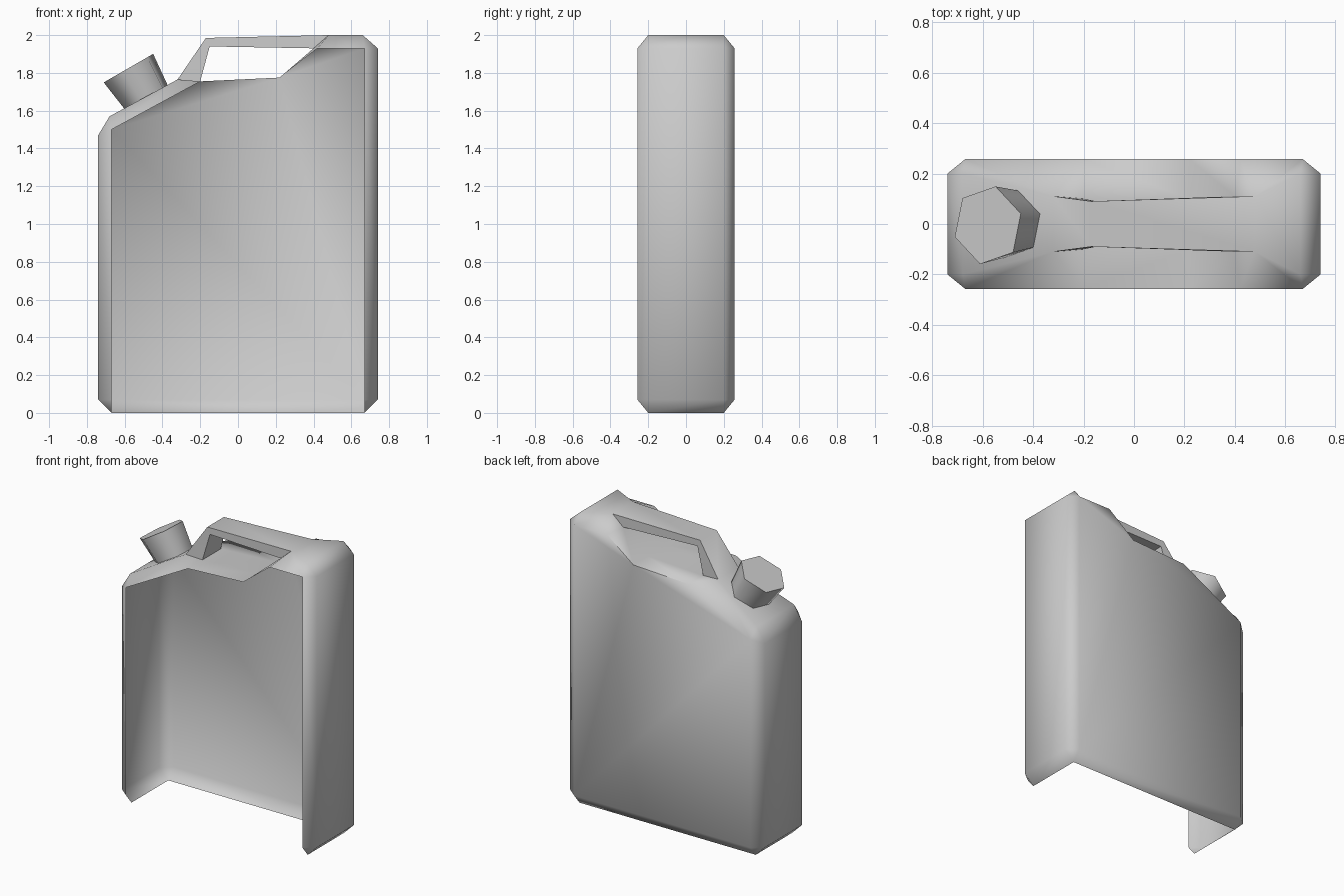
import bpy, bmesh, math
from mathutils import Vector

if "Cube" in bpy.data.objects:
    bpy.data.objects.remove(bpy.data.objects["Cube"])

grey = bpy.data.materials.new("plain grey")
grey.use_nodes = True
COLOUR = (0.6, 0.6, 0.6, 1)
grey.diffuse_color = COLOUR
grey.node_tree.nodes["Principled BSDF"].inputs["Base Color"].default_value = COLOUR


def finish(bm, name, recalc=True):
    """Turn a bmesh into a smooth-shaded grey object."""
    if recalc:
        bmesh.ops.recalc_face_normals(bm, faces=bm.faces)
    mesh = bpy.data.meshes.new(name)
    bm.to_mesh(mesh)
    bm.free()
    mesh.materials.append(grey)
    obj = bpy.data.objects.new(name, mesh)
    bpy.context.collection.objects.link(obj)
    bpy.ops.object.select_all(action='DESELECT')
    obj.select_set(True)
    bpy.context.view_layer.objects.active = obj
    bpy.ops.object.shade_smooth_by_angle(angle=math.radians(65))
    return obj


# Profile corners as x, z, half width: capitals on the side panel,
# a to k round the rim, p to s round the grip opening
SIDE = 0.257
RIM = 0.2
CORNERS = {
    "A": (-.67, .07, SIDE), "B": (-.67, 1.5, SIDE), "C": (-.2, 1.755, SIDE),
    "D": (.22, 1.775, SIDE), "E": (.42, 1.93, SIDE), "F": (.67, 1.93, SIDE),
    "G": (.67, .07, SIDE),
    "a": (-.67, 0, RIM), "b": (-.74, .07, RIM), "c": (-.74, 1.47, RIM),
    "d": (-.68, 1.57, RIM), "e": (-.32, 1.765, .11), "f": (-.17, 1.985, .09),
    "g": (.48, 2, .11), "h": (.66, 2, RIM), "i": (.74, 1.93, RIM),
    "j": (.74, .07, RIM), "k": (.67, 0, RIM),
    "p": (-.2, 1.755, .1), "q": (-.15, 1.94, .09),
    "r": (.4, 1.93, .11), "s": (.22, 1.775, .1),
}
# Chamfers, handle sides and opening flanks, the same on both sides
FLANKS = "Aab AbcB Bcd BdeC Cep efqp fgrq grE rsDE CpsD ghFE hiF FijG Gjk"
# Strips spanning the width: outer rim, then the grip opening
STRIPS = "ab bc cd de ef fg gh hi ij jk pq qr rs sp"
# The shell is open at the front and underneath
BACK_ONLY = "AakG ABCDEFG"

bm = bmesh.new()
back = {n: bm.verts.new((x, w, z)) for n, (x, z, w) in CORNERS.items()}
front = {n: bm.verts.new((x, -w, z)) for n, (x, z, w) in CORNERS.items()}
for half in (back, front):
    for names in FLANKS.split():
        bm.faces.new([half[n] for n in names])
for m, n in STRIPS.split():
    bm.faces.new((back[m], back[n], front[n], front[m]))
for names in BACK_ONLY.split():
    bm.faces.new([back[n] for n in names])
bmesh.ops.recalc_face_normals(bm, faces=bm.faces)
# Make sure the back panel faces outwards
bm.faces.ensure_lookup_table()
if bm.faces[-1].normal.y < 0:
    bmesh.ops.reverse_faces(bm, faces=bm.faces)
finish(bm, "can_body", recalc=False)

# Flared six-sided cap on the sloping shoulder
bm = bmesh.new()
across = Vector((math.cos(math.radians(30)), 0, 0.5))
rings = []
for centre, radius in (((-.485, 0, 1.67), .136), ((-.58, -.005, 1.825), .158)):
    ring = []
    for step in range(6):
        t = math.radians(17 + 60 * step)
        offset = across * math.cos(t) + Vector((0, math.sin(t), 0))
        ring.append(bm.verts.new(Vector(centre) + offset * radius))
    rings.append(ring)
for n in range(6):
    m = (n + 1) % 6
    bm.faces.new((rings[0][n], rings[0][m], rings[1][m], rings[1][n]))
for ring in rings:
    bm.faces.new(ring)
finish(bm, "cap")
